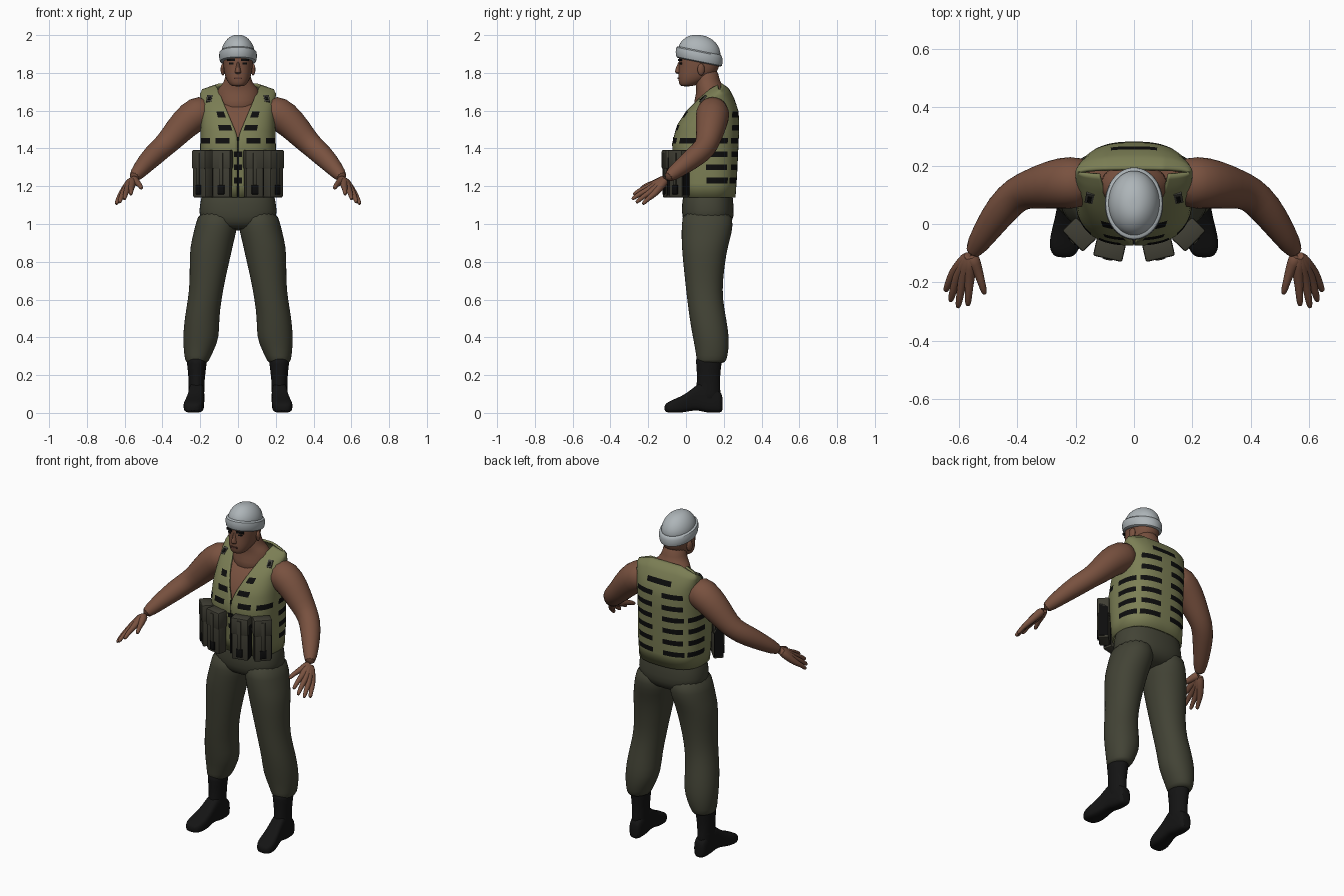
import bpy, bmesh, math
from mathutils import Vector, Matrix

if "Cube" in bpy.data.objects:
    bpy.data.objects.remove(bpy.data.objects["Cube"])


def material(name, r, g, b):
    m = bpy.data.materials.new(name)
    m.use_nodes = True
    m.diffuse_color = (r, g, b, 1)
    bsdf = m.node_tree.nodes["Principled BSDF"]
    bsdf.inputs["Base Color"].default_value = (r, g, b, 1)
    bsdf.inputs["Roughness"].default_value = 0.8
    return m


SKIN = material("brown skin", .19, .083, .05)
LIP = material("dark lip", .1, .04, .03)
VEST = material("olive vest", .2, .21, .09)
CLOTH = material("dark olive trousers", .055, .056, .036)
POUCH = material("drab pouch", .05, .048, .034)
BLACK = material("black webbing", .004, .004, .004)
BOOT = material("black leather", .007, .007, .007)
KNIT = material("pale grey knit", .42, .46, .48)
METAL = material("grey buckle", .06, .06, .05)


def finish(name, bm, mats, mirror=False, subdiv=0, fix=True, angle=50):
    if fix:
        bmesh.ops.recalc_face_normals(bm, faces=bm.faces)
    me = bpy.data.meshes.new(name)
    bm.to_mesh(me)
    bm.free()
    ob = bpy.data.objects.new(name, me)
    bpy.context.collection.objects.link(ob)
    for m in mats:
        me.materials.append(m)
    if mirror:
        mod = ob.modifiers.new("mirror", 'MIRROR')
        mod.merge_threshold = .0005
    if subdiv:
        mod = ob.modifiers.new("smooth", 'SUBSURF')
        mod.levels = mod.render_levels = subdiv
    bpy.ops.object.select_all(action='DESELECT')
    ob.select_set(True)
    bpy.context.view_layer.objects.active = ob
    bpy.ops.object.shade_smooth_by_angle(angle=math.radians(angle))
    return ob


def skin_rings(bm, rings):
    """Bridge closed rings of points and cap both ends."""
    vs = [[bm.verts.new(p) for p in ring] for ring in rings]
    n = len(vs[0])
    for a, b in zip(vs, vs[1:]):
        for i in range(n):
            j = (i + 1) % n
            bm.faces.new((a[i], a[j], b[j], b[i]))
    bm.faces.new(vs[0])
    bm.faces.new(vs[-1])


def spow(v, p):
    return math.copysign(abs(v) ** p, v)


def loft(name, rows, mat, power=1.0, n=20, tilt=0, **kw):
    """Rows are (z, centre x, half width, front y, back y)."""
    rings = []
    for z, cx, rx, yf, yb in rows:
        ring = []
        for i in range(n):
            a = math.tau * i / n
            y = (yf + yb) / 2 - (yb - yf) / 2 * spow(math.cos(a), power)
            ring.append((cx + rx * spow(math.sin(a), power), y, z - tilt * (y - .07)))
        rings.append(ring)
    bm = bmesh.new()
    skin_rings(bm, rings)
    return finish(name, bm, [mat], **{"subdiv": 1, **kw})


def tube(bm, path, n=12):
    """Path points are (x, y, z, radius)."""
    pts = [Vector(p[:3]) for p in path]
    rings = []
    for i, p in enumerate(pts):
        d = (pts[min(i + 1, len(pts) - 1)] - pts[max(i - 1, 0)]).normalized()
        u = d.cross(Vector((0, 0, 1))).normalized()
        v = u.cross(d)
        r = path[i][3]
        rings.append([p + r * (u * math.cos(math.tau * k / n) + v * math.sin(math.tau * k / n))
                      for k in range(n)])
    skin_rings(bm, rings)


def box(name, at, size, mat, turn=0, tip=0, offset=(0, 0, 0), bevel=0, mirror=True):
    bm = bmesh.new()
    m = (Matrix.Translation(at) @ Matrix.Rotation(turn, 4, 'Z') @ Matrix.Rotation(tip, 4, 'X')
         @ Matrix.Translation(offset) @ Matrix.Diagonal((*size, 1)))
    bmesh.ops.create_cube(bm, size=1, matrix=m)
    if bevel:
        bmesh.ops.bevel(bm, geom=bm.edges[:], offset=bevel, segments=2, affect='EDGES', profile=.5)
    return finish(name, bm, [mat], mirror=mirror, angle=40)


# Torso outline shared by vest and body: z, half width, front y, back y
TORSO = [(1.14, .195, -.045, .262), (1.25, .2, -.055, .27), (1.42, .2, -.075, .278),
         (1.52, .198, -.05, .282), (1.60, .195, .0, .278), (1.68, .2, .08, .25),
         (1.72, .2, .125, .225), (1.745, .19, .165, .19)]
P = .77


def outline(z):
    for a, b in zip(TORSO, TORSO[1:]):
        if z <= b[0]:
            t = (z - a[0]) / (b[0] - a[0])
            return [a[k] + (b[k] - a[k]) * t for k in (1, 2, 3)]
    return TORSO[-1][1:]


def front_y(x, z):
    rx, yf, yb = outline(z)
    return (yf + yb) / 2 - (yb - yf) / 2 * (1 - (x / rx) ** (2 / P)) ** (P / 2)


# Vest: half shell with an open V neck, webbing rows coloured by rule
stripes = [1.23 + .07 * j for j in range(7)]
levels = [1.14] + [c + d for c in stripes for d in (-.015, .015)] + [1.70, 1.72, 1.735, 1.745]


def is_webbing(j, x, y):
    if y > .2 and x < .15:
        return x < .075 if j == 6 else x > .03
    if .11 < y < .22 and x > .16:
        return j <= 3
    if y < .06:
        spans = {3: ((.05, .12), (.15, .3)), 4: ((.04, .1),), 5: ((.07, .11),), 6: ()}
        return any(lo < x < hi for lo, hi in spans.get(j, ((0, .025),)))
    return False


bm = bmesh.new()
grid, N = [], 64
for z in levels:
    rx, yf, yb = outline(z)
    edge = max(.002, (z - 1.46) * .42)
    a0 = math.asin((edge / rx) ** (1 / P))
    row = []
    for i in range(N + 1):
        a = a0 + (math.pi - a0) * i / N
        x = rx * abs(math.sin(a)) ** P if i < N else 0
        y = (yf + yb) / 2 - (yb - yf) / 2 * spow(math.cos(a), P)
        drop = .35 * max(0, x - .1) * min(1, max(0, (z - 1.64) / .1))
        row.append(bm.verts.new((x, y, z - drop)))
    grid.append(row)
for k in range(len(levels) - 1):
    for i in range(N):
        f = bm.faces.new((grid[k][i], grid[k][i + 1], grid[k + 1][i + 1], grid[k + 1][i]))
        c = f.calc_center_median()
        if k % 2 and k < 14 and is_webbing(k // 2, c.x, c.y):
            f.material_index = 1
vest = finish("vest", bm, [VEST, BLACK], mirror=True, fix=False)
shell = vest.modifiers.new("thickness", 'SOLIDIFY')
shell.thickness, shell.offset = .012, -1

box("vest_zip", (0, -.055, 1.30), (.008, .03, .32), BLACK, mirror=False)
box("shoulder_buckle", (.152, front_y(.152, 1.67) - .002, 1.663), (.028, .009, .045), METAL, .2, -.75)
box("shoulder_strap_tab", (.152, front_y(.152, 1.67) - .006, 1.664), (.014, .009, .025), BLACK, .2, -.75)

# Body and neck under the vest
loft("torso", [(z, 0, rx - .02, yf + .02, yb - .02) for z, rx, yf, yb in TORSO[:-2]],
     SKIN, P, 32)
loft("neck", [(1.58, 0, .11, .03, .2), (1.66, 0, .115, .045, .215), (1.705, 0, .118, .055, .215),
              (1.735, 0, .088, .05, .195), (1.765, 0, .068, .045, .175), (1.83, 0, .064, .05, .17)], SKIN)

# Head, nose, ears and face details
loft("head", [(1.728, 0, .03, -.025, .03), (1.738, 0, .045, -.036, .06), (1.765, 0, .064, -.042, .12),
              (1.80, 0, .074, -.042, .165), (1.84, 0, .079, -.038, .18), (1.875, 0, .081, -.042, .18),
              (1.93, 0, .075, -.03, .17)], SKIN, .9)
loft("nose", [(1.793, 0, .014, -.045, 0), (1.80, 0, .02, -.06, 0), (1.815, 0, .015, -.06, 0),
              (1.85, 0, .009, -.044, 0), (1.865, 0, .009, -.038, 0)], SKIN, n=12)
bm = bmesh.new()
bmesh.ops.create_uvsphere(bm, u_segments=12, v_segments=8, radius=1, matrix=Matrix.Translation((.08, .08, 1.818))
                          @ Matrix.Rotation(.3, 4, 'Z') @ Matrix.Diagonal((.011, .02, .032, 1)))
finish("ear", bm, [SKIN], mirror=True)
box("eyebrow", (.036, -.031, 1.868), (.044, .009, .012), BLACK, .3)
box("eye", (.034, -.028, 1.85), (.024, .008, .009), BLACK, .3)
box("mouth", (0, -.040, 1.772), (.042, .008, .009), LIP, mirror=False)

# Knitted cap with a turned-up brim
loft("cap_crown", [(1.87, 0, .09, -.045, .185), (1.92, 0, .09, -.045, .185), (1.955, 0, .078, -.03, .172),
                   (1.983, 0, .055, .0, .145), (1.997, 0, .03, .03, .11), (2.0, 0, .01, .06, .085)],
     KNIT, n=28, tilt=.1)
loft("cap_brim", [(1.855, 0, .088, -.043, .182), (1.857, 0, .097, -.052, .191), (1.885, 0, .102, -.057, .196),
                  (1.915, 0, .099, -.053, .192), (1.921, 0, .088, -.043, .182)], KNIT, n=28, tilt=.2)

# Arms and hands
bm = bmesh.new()
tube(bm, [(.14, .14, 1.605, .08), (.215, .143, 1.59, .096), (.285, .135, 1.53, .086), (.35, .12, 1.455, .071),
          (.40, .105, 1.405, .062), (.45, .055, 1.362, .061), (.51, -.03, 1.297, .047), (.56, -.11, 1.235, .031)])
finish("arm", bm, [SKIN], mirror=True, subdiv=1)
bm = bmesh.new()
wrist = Vector((.558, -.105, 1.238))
for knuckle, tip in [((.563, -.195, 1.197), (.568, -.28, 1.155)), ((.587, -.197, 1.182), (.602, -.287, 1.13)),
                     ((.607, -.187, 1.168), (.628, -.265, 1.112)), ((.620, -.17, 1.155), (.645, -.23, 1.104)),
                     ((.532, -.165, 1.217), (.51, -.24, 1.187))]:
    a, b = Vector(knuckle), Vector(tip)
    mid = a.lerp(b, .5) + Vector((0, 0, .006))
    tube(bm, [(*wrist, .027), (*wrist.lerp(a, .5), .025), (*a, .018), (*mid, .014),
              (*mid.lerp(b, .8), .012), (*b, .006)], 8)
finish("hand", bm, [SKIN], mirror=True, subdiv=1)

# Trousers
loft("trouser_seat", [(1.20, 0, .185, .0, .245), (1.14, 0, .195, -.02, .248), (1.07, 0, .21, -.024, .256),
                      (1.01, 0, .2, -.018, .25), (.965, 0, .12, .02, .2)], CLOTH, .85, 24)
loft("trouser_leg", [(1.08, .11, .095, -.02, .245), (.99, .113, .115, -.025, .252), (.92, .132, .113, -.025, .235),
                     (.85, .146, .113, -.022, .215), (.70, .162, .093, -.006, .195), (.60, .176, .09, .005, .195),
                     (.50, .192, .092, .018, .214), (.40, .195, .098, .035, .23), (.33, .208, .08, .05, .226),
                     (.275, .217, .064, .055, .215), (.262, .218, .052, .065, .2)], CLOTH, .95, mirror=True)

# Boots: shaft, then a foot lofted from heel to toe
loft("boot_shaft", [(.30, .218, .056, .05, .195), (.27, .218, .054, .052, .19), (.18, .219, .042, .06, .178),
                    (.10, .22, .042, .05, .185), (.05, .22, .04, .05, .18)], BOOT, mirror=True)
bm = bmesh.new()
rings = []
for y, cx, hw, low, high in [(.195, .217, .028, .005, .09), (.18, .217, .038, 0, .12), (.10, .219, .042, 0, .16),
                             (.075, .22, .042, .012, .165), (.03, .224, .044, .012, .125),
                             (-.02, .23, .052, 0, .09), (-.07, .236, .056, 0, .07),
                             (-.1, .239, .044, .002, .055), (-.115, .24, .026, .01, .04)]:
    mid, half = (low + high) / 2, (high - low) / 2
    rings.append([(cx + hw * spow(math.cos(a), .6), y, mid + half * spow(math.sin(a), .6))
                  for a in (math.tau * i / 16 for i in range(16))])
skin_rings(bm, rings)
finish("boot_foot", bm, [BOOT], mirror=True, subdiv=1)

# Four ammunition pouches with flap, strap and buckle
for label, x, y, turn in (("inner", .083, -.085, .22), ("outer", .186, -.035, .8)):
    at = (x, y, 1.262)
    box(label + "_pouch", at, (.096, .058, .245), POUCH, turn, bevel=.008)
    box(label + "_pouch_flap", at, (.102, .068, .10), POUCH, turn, offset=(0, -.001, .08), bevel=.008)
    box(label + "_pouch_strap", at, (.022, .006, .17), POUCH, turn, offset=(0, -.036, .03), bevel=.002)
    box(label + "_pouch_buckle", at, (.036, .009, .05), BLACK, turn, offset=(0, -.033, -.08), bevel=.003)
    box(label + "_pouch_edge", at, (.006, .05, .2), BLACK, turn, offset=(.048, 0, -.01))
